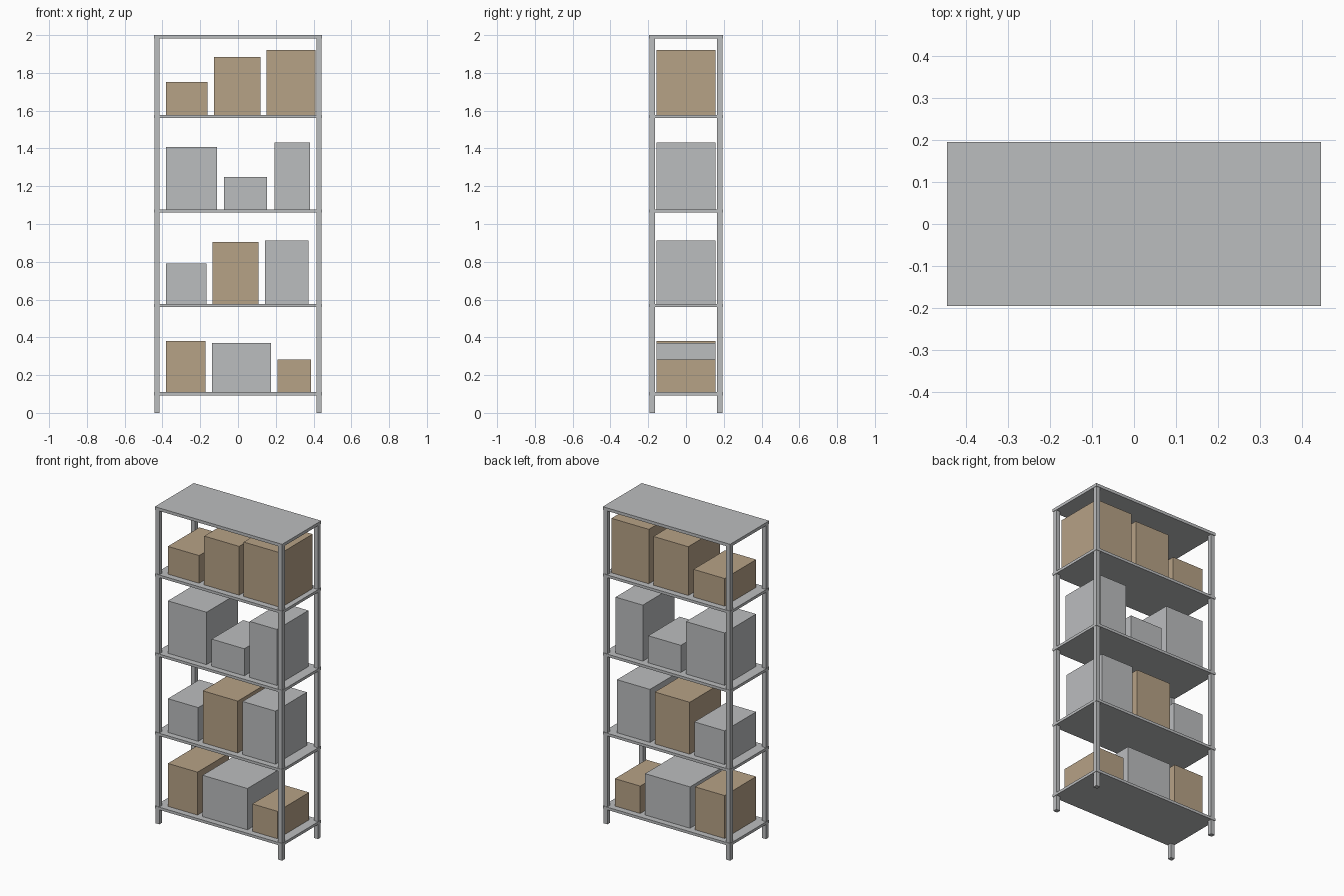
import bpy

if "Cube" in bpy.data.objects:
    bpy.data.objects.remove(bpy.data.objects["Cube"])


def material(name, rgb):
    m = bpy.data.materials.new(name)
    m.diffuse_color = (*rgb, 1.0)
    m.use_nodes = True
    m.node_tree.nodes["Principled BSDF"].inputs["Base Color"].default_value = m.diffuse_color
    return m


GREY = material("steel grey", (0.50, 0.51, 0.52))
BROWN = material("cardboard brown", (0.47, 0.36, 0.24))


def box(name, x0, x1, y0, y1, z0, z1, mat):
    bpy.ops.mesh.primitive_cube_add(
        size=1, location=((x0 + x1) / 2, (y0 + y1) / 2, (z0 + z1) / 2))
    ob = bpy.context.object
    ob.name = name
    ob.scale = (x1 - x0, y1 - y0, z1 - z0)
    bpy.ops.object.transform_apply(location=False, rotation=False, scale=True)
    ob.data.materials.append(mat)
    return ob


# corner posts
for sx in (-1, 1):
    for sy in (-1, 1):
        xs = sorted((sx * 0.415, sx * 0.443))
        ys = sorted((sy * 0.165, sy * 0.192))
        box("corner_post", *xs, *ys, 0, 1.99, GREY)

# shelves, and the top panel
SHELF_TOPS = (0.11, 0.577, 1.077, 1.577)
for top in SHELF_TOPS:
    box("shelf", -0.445, 0.445, -0.195, 0.195, top - 0.017, top, GREY)
box("top_panel", -0.445, 0.445, -0.195, 0.195, 1.981, 2.0, GREY)

# stored boxes per shelf: left, right, top height, material
ROWS = (
    ((-0.38, -0.173, 0.381, BROWN), (-0.138, 0.176, 0.371, GREY), (0.21, 0.387, 0.283, BROWN)),
    ((-0.38, -0.168, 0.79, GREY), (-0.136, 0.108, 0.905, BROWN), (0.142, 0.372, 0.912, GREY)),
    ((-0.38, -0.11, 1.408, GREY), (-0.074, 0.154, 1.248, GREY), (0.192, 0.382, 1.431, GREY)),
    ((-0.38, -0.162, 1.752, BROWN), (-0.126, 0.118, 1.885, BROWN), (0.15, 0.411, 1.921, BROWN)),
)
for base, row in zip(SHELF_TOPS, ROWS):
    for x0, x1, top, mat in row:
        box("storage_box", x0, x1, -0.157, 0.157, base, top, mat)
